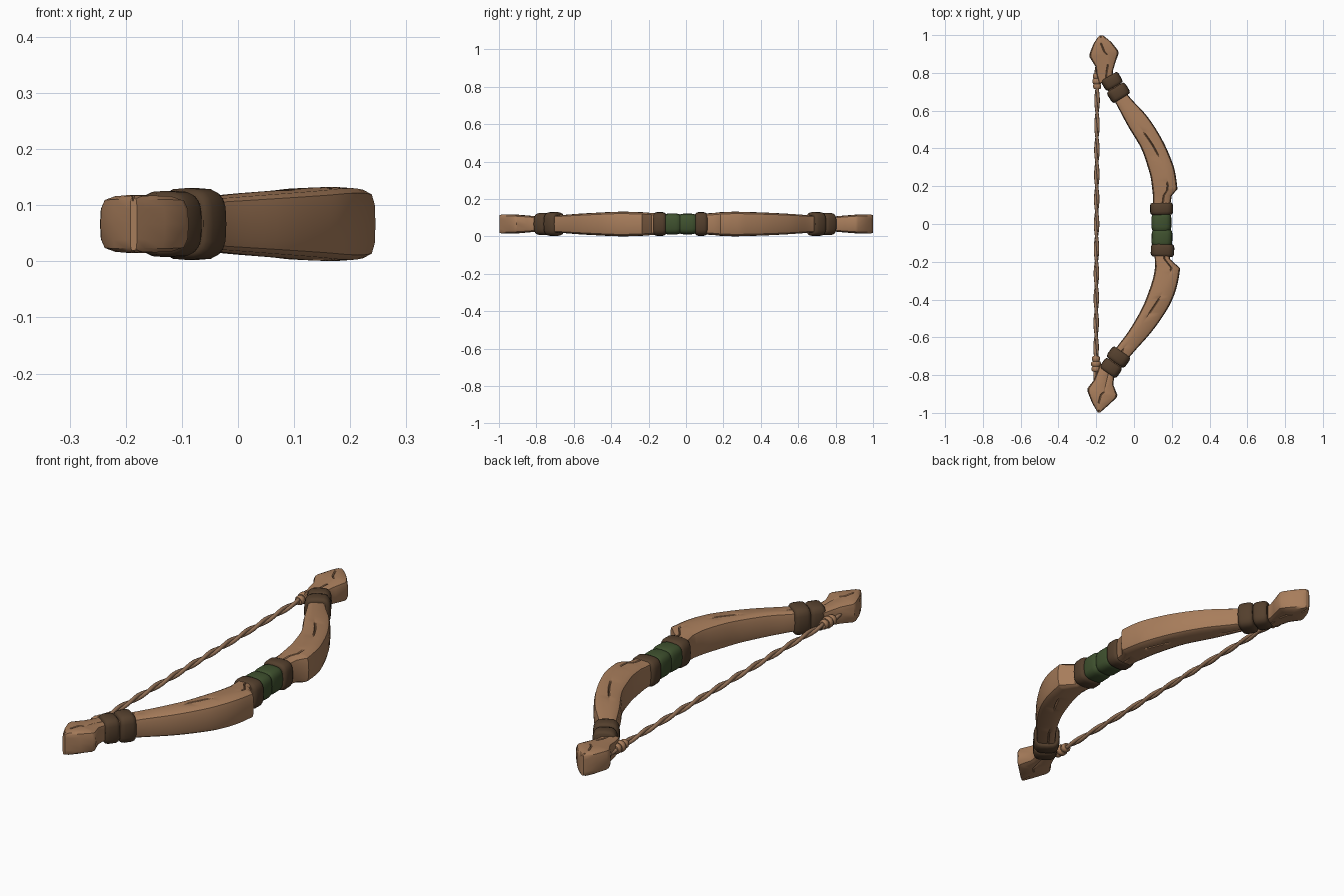
import bpy, bmesh, math
from mathutils import Vector

if "Cube" in bpy.data.objects:
    bpy.data.objects.remove(bpy.data.objects["Cube"])

ZC = 0.0665  # mid height of the bow


def material(name, rgb):
    m = bpy.data.materials.new(name)
    m.diffuse_color = (*rgb, 1)
    m.use_nodes = True
    m.node_tree.nodes["Principled BSDF"].inputs["Base Color"].default_value = m.diffuse_color
    return m


WOOD = material("wood", (0.39, 0.205, 0.105))
LEATHER = material("dark leather", (0.088, 0.05, 0.026))
CLOTH = material("green cloth", (0.05, 0.083, 0.028))
CORD = material("cord", (0.33, 0.185, 0.105))


def loft(name, rings, mat, angle=35):
    """Skin a list of equal-length point rings and cap both ends."""
    bm = bmesh.new()
    vs = [[bm.verts.new(p) for p in r] for r in rings]
    n = len(vs[0])
    for a, b in zip(vs, vs[1:]):
        for i in range(n):
            bm.faces.new((a[i], a[(i + 1) % n], b[(i + 1) % n], b[i]))
    bm.faces.new(vs[0])
    bm.faces.new(vs[-1][::-1])
    bmesh.ops.recalc_face_normals(bm, faces=bm.faces[:])
    me = bpy.data.meshes.new(name)
    bm.to_mesh(me)
    bm.free()
    me.materials.append(mat)
    me.shade_smooth()
    me.set_sharp_from_angle(angle=math.radians(angle))
    ob = bpy.data.objects.new(name, me)
    bpy.context.collection.objects.link(ob)
    return ob


def section(st, cut_top=0, cut_low=0, shift=0.0):
    """Rounded box section between outer and inner points, with carved cracks."""
    ox, oy, ix, iy, hz = st
    c = Vector(((ox + ix) / 2, (oy + iy) / 2, ZC))
    a = Vector(((ox - ix) / 2, (oy - iy) / 2, 0))
    w = min(0.004 / max(a.length, 0.008), 0.3)
    s = shift
    half = [(1, 0), (0.98, 0.55), (0.9, 0.84), (0.66, 0.97)]
    top = [(s + w, 1), (s, 1 - cut_top / hz), (s - w, 1)]
    low = [(s - w, -1), (s, -1 + cut_low / hz), (s + w, -1)]
    prof = (half + top + [(-u, v) for u, v in half[::-1]]
            + [(-u, -v) for u, v in half[1:]] + low
            + [(u, -v) for u, v in half[:0:-1]])
    return [c + a * u + Vector((0, 0, hz * v)) for u, v in prof]


def smooth(st, k=5):
    """Catmull-Rom resampling of stations."""
    p = [st[0]] + st + [st[-1]]
    out = []
    for i in range(1, len(p) - 2):
        for j in range(k):
            t = j / k
            out.append([0.5 * (2 * b + (c - a) * t + (2 * a - 5 * b + 4 * c - d) * t * t
                               + (3 * b - a - 3 * c + d) * t ** 3)
                        for a, b, c, d in zip(p[i - 1], p[i], p[i + 1], p[i + 2])])
    return out + [st[-1]]


def carved(name, st, phase):
    rings = []
    for i, s in enumerate(st):
        t = i / (len(st) - 1)
        ct = 0.009 * max(0, math.sin(t * 14 + phase))
        cl = 0.009 * max(0, math.sin(t * 14 + phase + 2))
        rings.append(section(s, ct, cl, 0.28 * math.sin(t * 5 + phase)))
    loft(name, rings, WOOD)


# Limbs: (outer x, outer y, inner x, inner y, half height) from grip to neck
upper = [(.19, .09, .10, .09, .056), (.20, .15, .10, .15, .059), (.23, .185, .098, .172, .063),
         (.222, .25, .09, .235, .0655), (.205, .32, .078, .285, .065), (.15, .445, .038, .40, .061),
         (.07, .57, -.033, .52, .055), (-.03, .68, -.10, .645, .047), (-.10, .79, -.165, .75, .041)]
lower = [(.19, -.15, .105, -.15, .056), (.19, -.185, .11, -.185, .059), (.245, -.235, .112, -.225, .063),
         (.23, -.32, .10, -.29, .0655), (.205, -.395, .07, -.38, .065), (.165, -.47, .035, -.46, .061),
         (.09, -.575, -.03, -.57, .055), (-.02, -.70, -.09, -.65, .047), (-.095, -.80, -.16, -.75, .041)]
carved("upper_limb", upper[:2] + smooth(upper[2:]), 0.4)
carved("lower_limb", lower[:2] + smooth(lower[2:]), 1.3)

# Spade-shaped limb tips
upper_tip = [(-.112, .765, -.185, .745, .038), (-.112, .81, -.198, .79, .041), (-.10, .85, -.205, .835, .045),
             (-.081, .905, -.236, .885, .049), (-.085, .92, -.234, .905, .051), (-.12, .963, -.215, .953, .052),
             (-.15, .988, -.193, .987, .051), (-.163, .998, -.18, .999, .047)]
lower_tip = [(-.105, -.765, -.18, -.745, .038), (-.105, -.81, -.195, -.785, .041), (-.11, -.85, -.212, -.825, .045),
             (-.088, -.905, -.246, -.87, .049), (-.093, -.92, -.245, -.89, .051), (-.13, -.955, -.223, -.945, .052),
             (-.165, -.986, -.20, -.985, .051), (-.18, -.998, -.192, -.998, .047)]
carved("upper_tip", upper_tip, 0.2)
carved("lower_tip", lower_tip, 0.6)


def band(name, x, y, ang, half_w, half_len, hz, mat):
    """Rounded wrap around the limb; ang is the limb direction in degrees."""
    d = Vector((math.cos(math.radians(ang)), math.sin(math.radians(ang)), 0))
    n = Vector((d.y, -d.x, 0))
    rings = []
    for t, k in ((-1, .84), (-.85, .94), (-.5, 1), (.5, 1), (.85, .94), (1, .84)):
        c = Vector((x, y, ZC)) + d * t * half_len
        ring = []
        for i in range(20):
            a = 2 * math.pi * i / 20
            cu, sv = math.cos(a), math.sin(a)
            u = math.copysign(abs(cu) ** 0.6, cu) * half_w * k
            v = math.copysign(abs(sv) ** 0.6, sv) * hz * k
            ring.append(c + n * u + Vector((0, 0, v)))
        rings.append(ring)
    loft(name, rings, mat, 40)


# Leather collars near the tips
band("upper_collar_outer", -.117, .755, 120, .052, .032, .059, LEATHER)
band("upper_collar_inner", -.082, .695, 122, .056, .034, .064, LEATHER)
band("lower_collar_outer", -.122, -.762, 235, .054, .032, .059, LEATHER)
band("lower_collar_inner", -.082, -.705, 235, .058, .034, .064, LEATHER)

# Grip: leather end wraps and green cloth between
band("grip_band_upper", .146, .081, 91, .061, .032, .063, LEATHER)
band("grip_band_lower", .151, -.14, 88, .062, .033, .063, LEATHER)
band("grip_cloth_upper", .145, .008, 90, .053, .046, .055, CLOTH)
band("grip_cloth_lower", .148, -.074, 88, .055, .044, .056, CLOTH)


def tube(name, pts, mat, sides=8):
    """Round tube along y; pts are (x, y, z, radius)."""
    loft(name, [[(x + r * math.cos(2 * math.pi * i / sides), y, z + r * math.sin(2 * math.pi * i / sides))
                 for i in range(sides)] for x, y, z, r in pts], mat, 50)


# Twisted bowstring of two strands
for k in range(2):
    pts = []
    for i in range(121):
        y = -.83 + 1.66 * i / 120
        a = y * 24 + math.pi * k
        pts.append((-.198 + .004 * y + .006 * math.cos(a), y, ZC + .006 * math.sin(a), .0085))
    tube(f"string_strand_{k + 1}", pts, CORD)

# Knots where the string is tied off
for label, x, y0, sgn in (("upper", -.195, .715, 1), ("lower", -.201, -.70, -1)):
    for j, r in enumerate((.021, .026, .023)):
        y = y0 + sgn * .027 * j
        h = sgn * .027
        tube(f"{label}_knot_{j + 1}", [(x, y, ZC, r * .8), (x, y + h * .25, ZC, r),
                                       (x, y + h * .75, ZC, r), (x, y + h, ZC, r * .8)], WOOD, 12)
